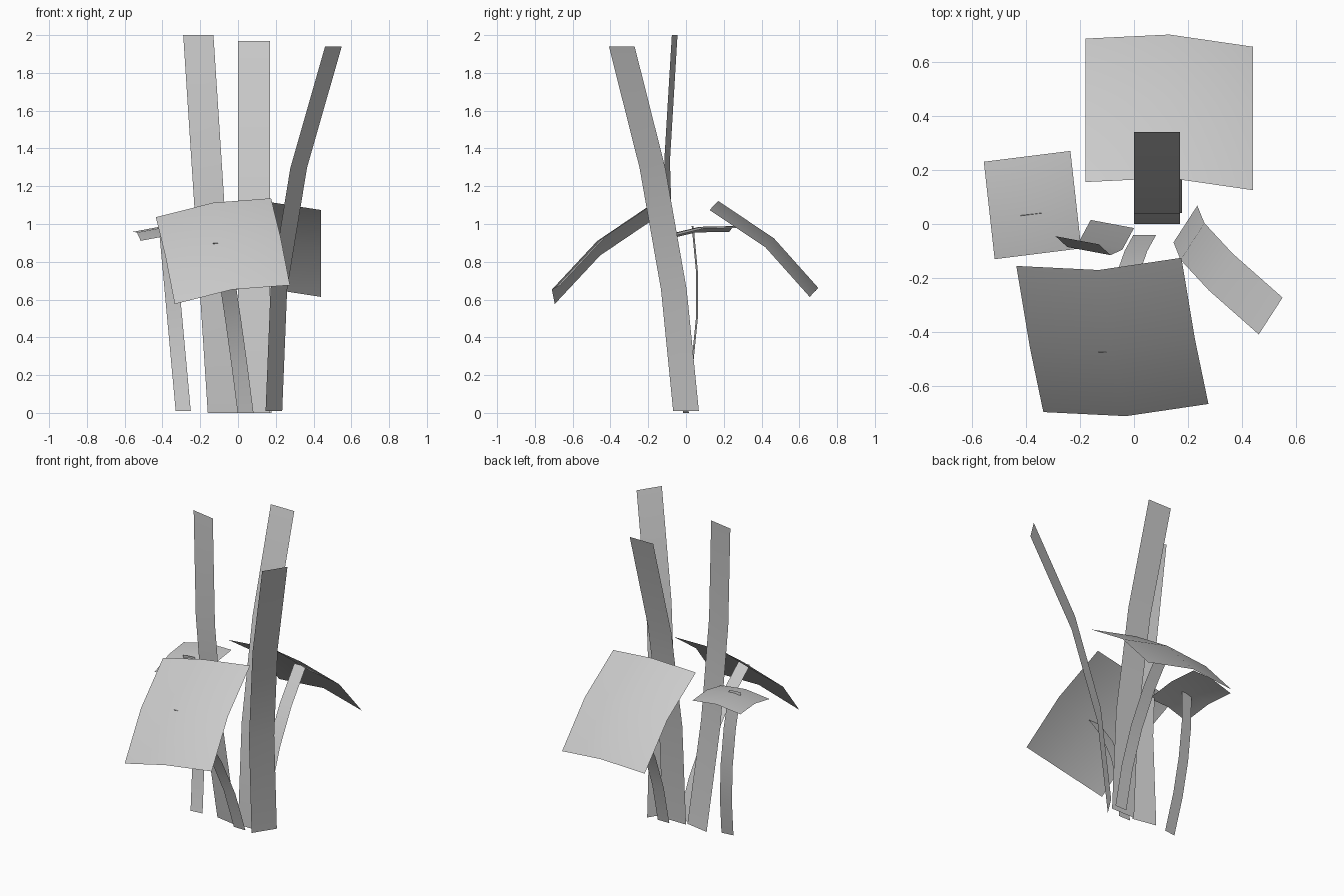
import bpy
import bmesh
from mathutils import Vector

cube = bpy.data.objects.get("Cube")
if cube:
    bpy.data.objects.remove(cube, do_unlink=True)

# Single plain colour
grey = bpy.data.materials.new("plain_grey")
grey.use_nodes = True
colour = (0.6, 0.6, 0.6, 1)
grey.diffuse_color = colour
grey.node_tree.nodes["Principled BSDF"].inputs["Base Color"].default_value = colour


def sheet(name, rows):
    """Thin smooth sheet through rows of points."""
    bm = bmesh.new()
    verts = [[bm.verts.new(point) for point in row] for row in rows]
    for low, high in zip(verts, verts[1:]):
        for corners in zip(low, low[1:], high[1:], high):
            bm.faces.new(corners)
    for face in bm.faces:
        face.smooth = True
    mesh = bpy.data.meshes.new(name)
    bm.to_mesh(mesh)
    bm.free()
    mesh.materials.append(grey)
    obj = bpy.data.objects.new(name, mesh)
    bpy.context.collection.objects.link(obj)


def ribbon(name, segments, base, rise, bend, half_width):
    """Strip that rises from its base and bends along a parabola."""
    base, rise, bend, side = map(Vector, (base, rise, bend, half_width))
    steps = [i / segments for i in range(segments + 1)]
    centres = [base + rise * t + bend * t * t for t in steps]
    sheet(name, [(centre - side, centre + side) for centre in centres])


def leaf(name, centre, along, across, droop):
    """Broad leaf, highest near its centre, drooping towards every edge."""
    centre, along, across, droop = map(Vector, (centre, along, across, droop))
    span = (-1, 0, 1)
    sheet(name, [[centre + along * v + across * u + droop * (u * u + v * v)
                  for u in span] for v in span])


# Upright blades
ribbon("blade_right", segments=3, base=(-.08, 0, 0), rise=(-.13, -.33, 2),
       bend=(0, .27, 0), half_width=(.08, -.015, 0))
ribbon("blade_back", segments=3, base=(.085, 0, 0), rise=(0, 0, 1.97),
       bend=(0, .34, 0), half_width=(.085, 0, 0))
ribbon("blade_left", segments=3, base=(.19, 0, .01), rise=(-.04, -.12, 1.93),
       bend=(.355, -.22, 0), half_width=(.044, .068, 0))

# Bent leaf stems
ribbon("front_stem", segments=4, base=(.04, -.04, 0), rise=(-.13, -.17, 1.05),
       bend=(0, -.265, -.15), half_width=(.042, 0, 0))
ribbon("back_stem", segments=4, base=(.135, .04, 0), rise=(0, .17, 1.05),
       bend=(0, .24, -.14), half_width=(.042, 0, 0))
ribbon("side_stem", segments=4, base=(-.29, -.015, .01), rise=(-.09, .24, .98),
       bend=(0, -.19, 0), half_width=(.04, .005, 0))

# Broad drooping leaves
leaf("front_leaf", centre=(-.08, -.47, .91), along=(.05, -.27, -.23),
     across=(.305, .015, .05), droop=(0, .03, -.027))
leaf("back_leaf", centre=(.13, .465, .925), along=(0, .265, -.23),
     across=(.31, -.015, -.015), droop=(0, -.03, -.033))
leaf("side_leaf", centre=(-.375, .07, .985), along=(-.02, .18, .024),
     across=(.16, .02, .01), droop=(0, 0, -.02))
